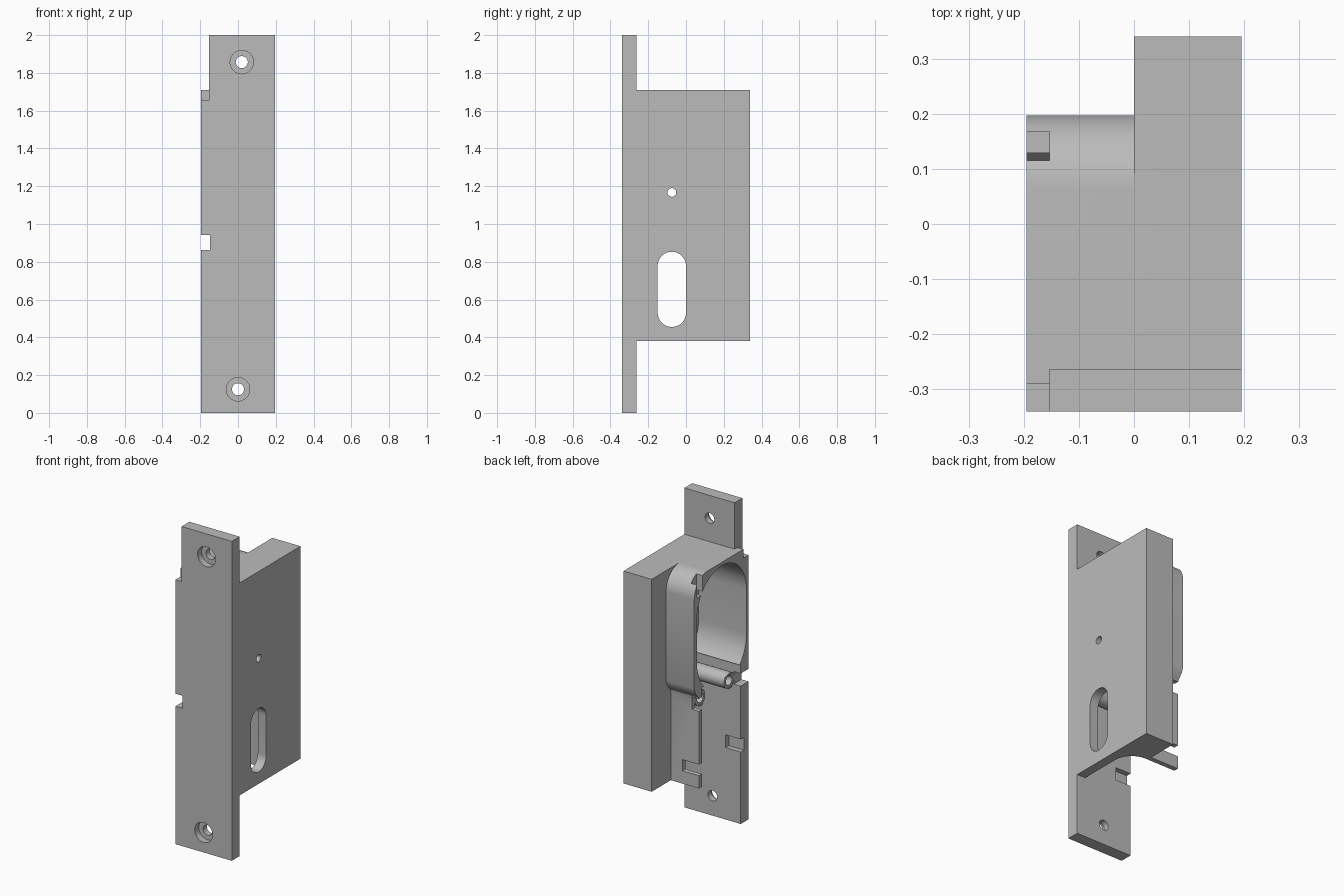
import bpy, bmesh
from math import pi, sin, cos
from mathutils import Vector

cube = bpy.data.objects.get("Cube")
if cube:
    bpy.data.objects.remove(cube)

grey = bpy.data.materials.new("plain grey")
grey.use_nodes = True
grey.diffuse_color = (0.5, 0.5, 0.5, 1)
grey.node_tree.nodes["Principled BSDF"].inputs["Base Color"].default_value = (0.5, 0.5, 0.5, 1)


def prism(name, points, axis, lo, hi):
    """Extrude a 2D outline along an axis; the outline uses the other two axes in order."""
    def place(p, d):
        return {"x": (d, *p), "y": (p[0], d, p[1]), "z": (*p, d)}[axis]
    bm = bmesh.new()
    face = bm.faces.new([bm.verts.new(place(p, lo)) for p in points])
    ext = bmesh.ops.extrude_face_region(bm, geom=[face])
    shift = Vector(place((0, 0), hi - lo))
    bmesh.ops.translate(bm, vec=shift, verts=[v for v in ext["geom"] if isinstance(v, bmesh.types.BMVert)])
    bmesh.ops.recalc_face_normals(bm, faces=bm.faces)
    mesh = bpy.data.meshes.new(name)
    bm.to_mesh(mesh)
    bm.free()
    mesh.materials.append(grey)
    ob = bpy.data.objects.new(name, mesh)
    bpy.context.collection.objects.link(ob)
    return ob


def box(name, x, y, z):
    return prism(name, [(x[0], y[0]), (x[1], y[0]), (x[1], y[1]), (x[0], y[1])], "z", *z)


def arc(cx, cy, r, start, end, n=16):
    return [(cx + r * cos(start + (end - start) * i / n),
             cy + r * sin(start + (end - start) * i / n)) for i in range(n + 1)]


def circle(cx, cy, r):
    return arc(cx, cy, r, 0, 2 * pi, 32)[:-1]


def stadium(y, z0, z1, r):
    return arc(y, z1, r, 0, pi, 24) + arc(y, z0, r, pi, 2 * pi, 24)


def combine(target, other, operation):
    other.hide_render = True
    mod = target.modifiers.new("join", "BOOLEAN")
    mod.operation, mod.solver, mod.object = operation, "EXACT", other
    bpy.context.view_layer.objects.active = target
    bpy.ops.object.modifier_apply(modifier=mod.name)
    bpy.data.objects.remove(other)


W, F, P = 0.195, -0.34, -0.263      # half width, front of plate, back of plate
BASE, TOP, RIM = 0.38, 1.71, -0.153
MID = -0.075                        # middle of the chambers in depth

# Case: front plate, deep side box and rounded housing
case = box("lock_case", (-W, W), (F, P), (0, 2))
combine(case, box("side_box", (0, W), (F + 0.01, 0.34), (BASE, TOP)), "UNION")
outline = [(-0.3, BASE), (0.15, BASE), (0.15, 0.92)]
outline += [(0.155, 0.95), (0.185, 0.985), (0.197, 1.02)]
outline += arc(0.065, TOP - 0.132, 0.132, 0, pi / 2) + [(-0.3, TOP)]
combine(case, prism("housing", outline, "x", -W, 0.05), "UNION")

# Upper oblong chamber and lower open channel
combine(case, prism("upper_chamber", stadium(MID, 1.17, 1.445, 0.245), "x", -0.3, 0.137), "DIFFERENCE")
channel = [(-0.3, P), (0.137, P)] + arc(0.017, 0.0, 0.12, 0, pi / 2) + [(-0.3, 0.12)]
combine(case, prism("lower_channel", channel, "z", 0.3, 1.0), "DIFFERENCE")

# Screw bosses
for y in (-0.215, 0.07):
    combine(case, prism("boss", circle(y, 0.905, 0.05), "x", RIM, 0.16), "UNION")
    combine(case, prism("boss_hole", circle(y, 0.905, 0.03), "x", -0.3, 0.05), "DIFFERENCE")

# Side slot and spindle hole
combine(case, prism("key_slot", stadium(MID, 0.53, 0.778, 0.075), "x", 0.05, 0.3), "DIFFERENCE")
combine(case, prism("spindle_hole", circle(MID, 1.167, 0.023), "x", 0.05, 0.3), "DIFFERENCE")

# Notches: plate shoulder, cross slot, rim catches
notches = [((-0.3, RIM), (-0.5, 0.5), (TOP, 2.1)),
           ((-0.3, -0.147), (-0.5, 0.5), (0.863, 0.942)),
           ((-0.3, RIM), (-0.5, -0.29), (1.655, 1.8)),
           ((-0.3, RIM), (0.115, 0.168), (1.58, 1.8)),
           ((-0.3, -0.08), (0.1, 0.3), (0.46, 0.53)),
           ((-0.3, -0.09), (-0.295, -0.2), (0.45, 0.53))]
for n in notches:
    combine(case, box("notch", *n), "DIFFERENCE")

# Counterbored plate screws
for x, z in ((0.02, 1.857), (0, 0.125)):
    combine(case, prism("screw_hole", circle(x, z, 0.032), "y", -0.5, -0.2), "DIFFERENCE")
    combine(case, prism("screw_seat", circle(x, z, 0.062), "y", -0.5, -0.3), "DIFFERENCE")

bpy.ops.object.select_all(action="DESELECT")
case.select_set(True)
bpy.context.view_layer.objects.active = case
bpy.ops.object.shade_smooth_by_angle(angle=0.5)
